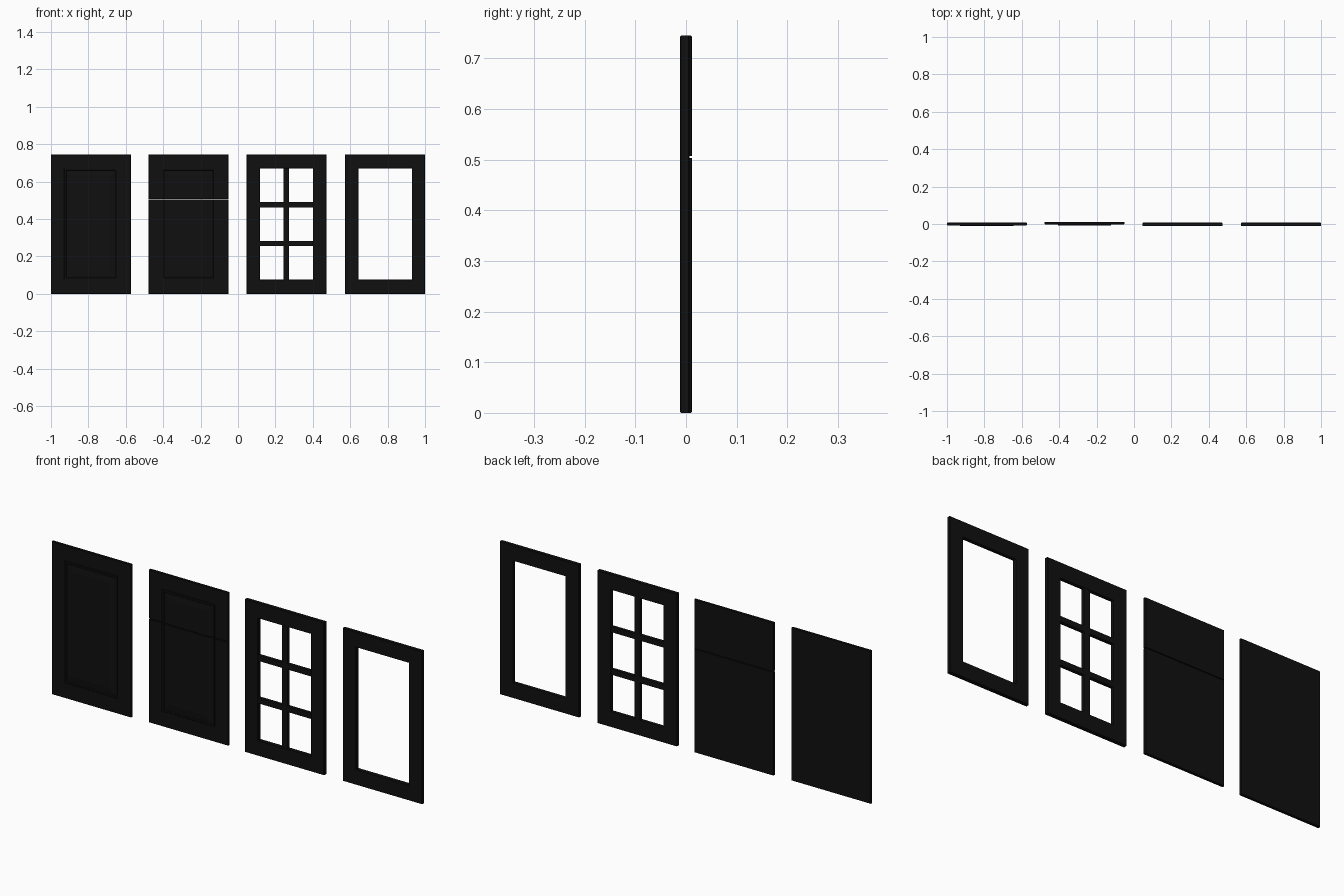
import bpy, bmesh

if "Cube" in bpy.data.objects:
    bpy.data.objects.remove(bpy.data.objects["Cube"])

W, H = 0.427, 0.745
STILE, RAIL = 0.071, 0.075      # frame widths
T, RAISE, C = 0.014, 0.005, 0.002

black = bpy.data.materials.new("black_paint")
black.diffuse_color = (0.005, 0.005, 0.005, 1)
black.use_nodes = True
black.node_tree.nodes["Principled BSDF"].inputs["Base Color"].default_value = black.diffuse_color


def finish(bm, name):
    bmesh.ops.recalc_face_normals(bm, faces=bm.faces[:])
    me = bpy.data.meshes.new(name)
    bm.to_mesh(me)
    bm.free()
    ob = bpy.data.objects.new(name, me)
    me.materials.append(black)
    bpy.context.collection.objects.link(ob)
    return ob


def ringed(cx, rings, closed):
    """Loft rectangular rings (x inset, z inset, y); closed makes an open frame."""
    bm = bmesh.new()
    loops = []
    for ix, iz, y in rings:
        x, lo, hi = W / 2 - ix, iz, H - iz
        loops.append([bm.verts.new((cx + sx, y, z)) for sx, z in
                      ((-x, lo), (x, lo), (x, hi), (-x, hi))])
    pairs = list(zip(loops, loops[1:]))
    if closed:
        pairs.append((loops[-1], loops[0]))
    else:
        bm.faces.new(loops[0])
        bm.faces.new(loops[-1])
    for a, b in pairs:
        for i in range(4):
            j = (i + 1) % 4
            bm.faces.new((a[i], a[j], b[j], b[i]))
    return bm


def panel_door(cx, back):
    """Solid door: slab, raised moulding and bevelled centre panel."""
    f = back - T
    top = f - RAISE
    rings = [(C, C, back), (0, 0, back - C), (0, 0, f + C), (C, C, f)]
    for inset, y in ((0, f), (0, top + 0.001), (0.001, top), (0.009, top),
                     (0.012, top + 0.004), (0.018, top + 0.004), (0.042, top + 0.001)):
        rings.append((STILE + inset, RAIL + inset, y))
    return ringed(cx, rings, False)


def frame_door(cx, name):
    """Open frame with softened edges."""
    b, f = 0.007, -0.012
    rings = [(C, C, b), (0, 0, b - C), (0, 0, f + C), (C, C, f),
             (STILE - C, RAIL - C, f), (STILE, RAIL, f + C), (STILE, RAIL, b)]
    finish(ringed(cx, rings, True), name)


def bar(name, x0, x1, y0, y1, z0, z1):
    bm = bmesh.new()
    bmesh.ops.create_cube(bm, size=1)
    for v in bm.verts:
        v.co = ((x0 + x1) / 2 + v.co.x * (x1 - x0),
                (y0 + y1) / 2 + v.co.y * (y1 - y0),
                (z0 + z1) / 2 + v.co.z * (z1 - z0))
    finish(bm, name)


# Single raised panel door
finish(panel_door(-0.7865, 0.007), "panel_door")

# Split door: drawer front above, door below, thin gap between
for name, z, sign in (("split_door_lower", 0.5035, 1), ("split_drawer_front", 0.5075, -1)):
    bm = panel_door(-0.265, 0.012)
    cut = bmesh.ops.bisect_plane(bm, geom=bm.verts[:] + bm.edges[:] + bm.faces[:],
                                 plane_co=(0, 0, z), plane_no=(0, 0, sign),
                                 clear_outer=True)
    edges = [e for e in cut["geom_cut"] if isinstance(e, bmesh.types.BMEdge)]
    bmesh.ops.contextual_create(bm, geom=edges)
    finish(bm, name)

# Six-pane window door
cx = 0.259
frame_door(cx, "window_door_frame")
bar("vertical_muntin", cx - 0.015, cx + 0.015, -0.011, 0.006, RAIL - 0.002, H - RAIL + 0.002)
for i, z in enumerate((0.269, 0.476)):
    bar(f"horizontal_muntin_{i + 1}", cx - W / 2 + STILE - 0.002, cx + W / 2 - STILE + 0.002,
        -0.0105, 0.0055, z - 0.0135, z + 0.0135)

# Single-pane open frame door
frame_door(0.7865, "open_door_frame")
